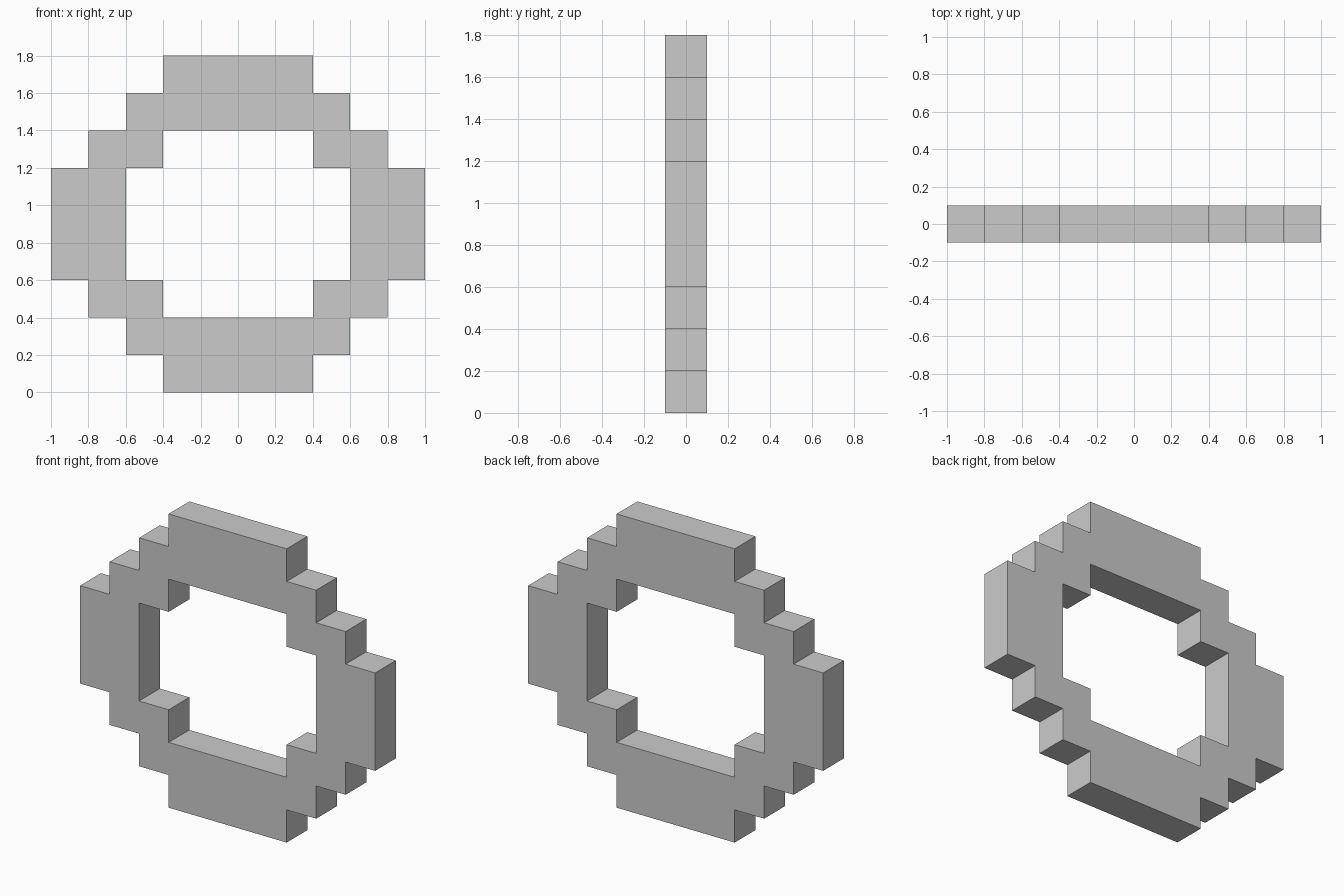
import bpy, bmesh

if "Cube" in bpy.data.objects:
    bpy.data.objects.remove(bpy.data.objects["Cube"])

DEPTH = 0.2
MID_Z = 0.9

# Upper-right quarter of each stepped outline, as (x, height above the middle)
OUTER = [(1.0, 0.3), (0.8, 0.3), (0.8, 0.5), (0.6, 0.5), (0.6, 0.7), (0.4, 0.7), (0.4, 0.9)]
INNER = [(0.6, 0.3), (0.4, 0.3), (0.4, 0.5)]


def full_loop(quarter):
    """Mirror a quarter outline into a closed loop."""
    half = quarter + [(-x, z) for x, z in reversed(quarter)]
    return half + [(x, -z) for x, z in reversed(half)]


def add_loop(bm, points):
    verts = [bm.verts.new((x, 0, z + MID_Z)) for x, z in points]
    return [bm.edges.new((v, verts[i - 1])) for i, v in enumerate(verts)]


# Flat ring face between the outer and inner outlines
bm = bmesh.new()
edges = add_loop(bm, full_loop(OUTER)) + add_loop(bm, full_loop(INNER))
bmesh.ops.triangle_fill(bm, edges=edges, use_beauty=True, normal=(0, -1, 0))
bmesh.ops.recalc_face_normals(bm, faces=bm.faces)
mesh = bpy.data.meshes.new("stepped_ring")
bm.to_mesh(mesh)
bm.free()

# Thickness, centred on y = 0
ring = bpy.data.objects.new("stepped_ring", mesh)
bpy.context.collection.objects.link(ring)
solid = ring.modifiers.new("thickness", 'SOLIDIFY')
solid.thickness = DEPTH
solid.offset = 0
